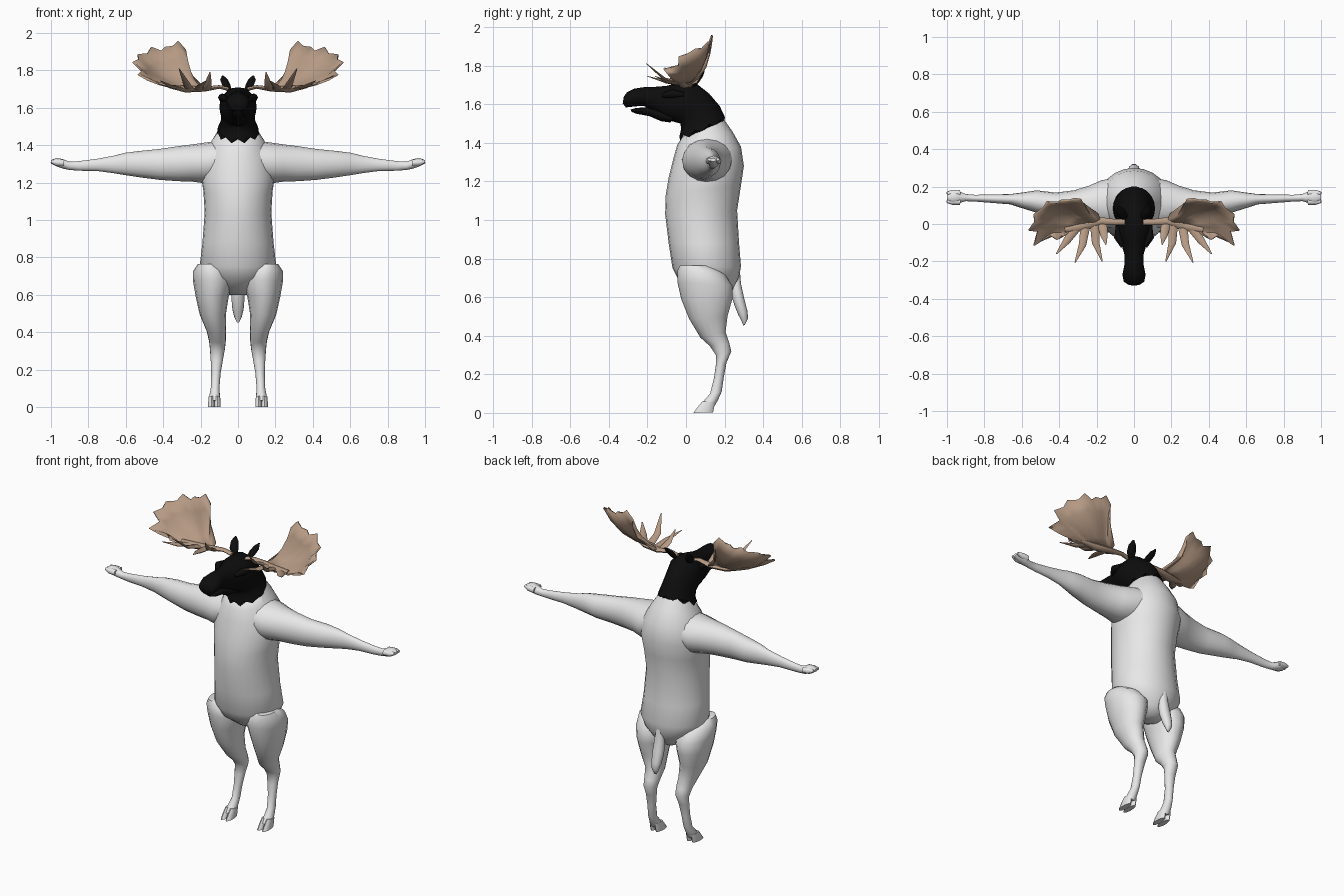
import bpy, bmesh, math
from mathutils import Vector as V


def material(name, rgb):
    m = bpy.data.materials.new(name)
    m.diffuse_color = (*rgb, 1)
    return m


GREY = material("pale_grey", (0.8, 0.8, 0.8))
BLACK = material("near_black", (0.004, 0.004, 0.004))
TAN = material("antler_tan", (0.46, 0.32, 0.23))


def finish(bm, name, mat, mirror=False, angle=50):
    bmesh.ops.recalc_face_normals(bm, faces=bm.faces)
    me = bpy.data.meshes.new(name)
    bm.to_mesh(me)
    bm.free()
    me.materials.append(mat)
    ob = bpy.data.objects.new(name, me)
    bpy.context.collection.objects.link(ob)
    bpy.ops.object.select_all(action='DESELECT')
    ob.select_set(True)
    bpy.context.view_layer.objects.active = ob
    bpy.ops.object.shade_smooth_by_angle(angle=math.radians(angle))
    if mirror:
        ob.modifiers.new("mirror", 'MIRROR').use_mirror_merge = False
    return ob


def loft(name, rings, mat, n=16, mirror=False, fringe=0):
    """Skin elliptical rings given as (centre, half axis, half axis)."""
    bm = bmesh.new()
    rows = []
    for k, (c, u, v) in enumerate(rings):
        row = []
        for i in range(n):
            a = 2 * math.pi * i / n
            p = c + u * math.cos(a) + v * math.sin(a)
            if fringe and k == len(rings) - 1:
                p.z += fringe * (-1) ** i
            row.append(bm.verts.new(p))
        rows.append(row)
    for a, b in zip(rows, rows[1:]):
        for i in range(n):
            j = (i + 1) % n
            bm.faces.new((a[i], a[j], b[j], b[i]))
    bm.faces.new(rows[0])
    bm.faces.new(rows[-1])
    return finish(bm, name, mat, mirror)


def side_rings(table):
    """Rows of back y, z, front y, z, half width, centre x."""
    out = []
    for y1, z1, y2, z2, w, x in table:
        a, b = V((x, y1, z1)), V((x, y2, z2))
        out.append(((a + b) / 2, (a - b) / 2, V((w, 0, 0))))
    return out


def spike(name, pts, radii, mat, flat=0.5, mirror=True):
    """Tapered tube through points, flattened vertically."""
    pts = [V(p) for p in pts]
    rings = []
    for i, p in enumerate(pts):
        d = (pts[min(i + 1, len(pts) - 1)] - pts[max(i - 1, 0)]).normalized()
        s = d.cross(V((0, 0, 1))).normalized()
        rings.append((p, s * radii[i], s.cross(d) * radii[i] * flat))
    return loft(name, rings, mat, 8, mirror)


# Torso from neck to rump
loft("torso", side_rings([
    (.19, 1.53, -.02, 1.43, .10, 0), (.24, 1.46, -.045, 1.39, .14, 0),
    (.285, 1.38, -.065, 1.32, .18, 0), (.30, 1.28, -.09, 1.22, .20, 0),
    (.285, 1.18, -.105, 1.13, .185, 0), (.265, 1.05, -.108, 1.03, .178, 0),
    (.275, .88, -.09, .88, .19, 0), (.285, .76, -.07, .75, .205, 0),
    (.275, .70, -.04, .69, .17, 0), (.245, .64, .04, .63, .10, 0),
    (.20, .60, .10, .60, .05, 0)]), GREY, 24)

# Arms: x, back y, front y, top z, bottom z
arm = [(.06, .25, -.02, 1.43, 1.22), (.17, .235, -.02, 1.415, 1.195),
       (.24, .205, 0, 1.405, 1.205), (.32, .18, .02, 1.395, 1.208),
       (.42, .168, .04, 1.38, 1.215), (.52, .18, .06, 1.37, 1.228),
       (.60, .168, .085, 1.36, 1.24), (.66, .16, .105, 1.345, 1.25),
       (.75, .158, .112, 1.328, 1.262), (.85, .156, .12, 1.315, 1.264),
       (.90, .16, .122, 1.312, 1.268), (.935, .175, .112, 1.325, 1.275),
       (.97, .178, .108, 1.333, 1.287), (1.0, .155, .125, 1.32, 1.303)]
loft("arm", [(V((x, (b + f) / 2, (t + l) / 2)), V((0, (b - f) / 2, 0)),
              V((0, 0, (t - l) / 2))) for x, b, f, t, l in arm], GREY, mirror=True)
# Split hand tips
for y in (.12, .165):
    spike("hand_tip", [(.93, y, 1.305), (.97, y, 1.308), (1.0, y, 1.314)],
          [.018, .018, .008], GREY, 1)

# Legs with bulging thigh and backward hock
loft("leg", side_rings([
    (.13, .765, -.03, .765, .05, .165), (.20, .72, -.045, .735, .095, .145),
    (.24, .66, -.045, .68, .105, .135), (.24, .59, -.025, .59, .088, .138),
    (.215, .50, .015, .49, .07, .135), (.205, .42, .075, .39, .052, .115),
    (.225, .36, .125, .345, .045, .11), (.235, .32, .155, .30, .04, .11),
    (.21, .26, .155, .25, .033, .113), (.195, .18, .145, .18, .025, .118),
    (.185, .11, .125, .10, .023, .122), (.165, .065, .09, .06, .028, .125),
    (.145, .03, .07, .035, .03, .126)]), GREY, mirror=True)
# Cloven hooves
for x in (.109, .143):
    loft("hoof", side_rings([
        (.15, .055, .085, .06, .014, x), (.145, .025, .06, .03, .017, x),
        (.14, .002, .038, 0, .017, x)]), GREY, 10, mirror=True)

# Tail
loft("tail", side_rings([
    (.28, .73, .23, .68, .02, 0), (.285, .67, .235, .61, .033, 0),
    (.30, .60, .25, .56, .035, 0), (.318, .53, .27, .51, .03, 0),
    (.322, .49, .288, .475, .02, 0), (.305, .457, .297, .453, .007, 0)]), GREY, 12)

# Head and neck with ragged fur edge
loft("head", side_rings([
    (-.322, 1.64, -.328, 1.605, .03, 0), (-.305, 1.662, -.312, 1.583, .055, 0),
    (-.27, 1.68, -.27, 1.588, .062, 0), (-.22, 1.688, -.22, 1.592, .052, 0),
    (-.16, 1.69, -.16, 1.56, .052, 0), (-.10, 1.695, -.10, 1.52, .07, 0),
    (-.04, 1.71, -.05, 1.505, .095, 0), (.05, 1.71, -.03, 1.50, .10, 0),
    (.12, 1.655, -.025, 1.475, .09, 0), (.175, 1.59, -.03, 1.45, .092, 0),
    (.202, 1.52, -.035, 1.42, .113, 0)]), BLACK, 20, fringe=.012)
# Lower jaw, slightly open
loft("jaw", side_rings([
    (-.288, 1.572, -.282, 1.56, .018, 0), (-.26, 1.58, -.255, 1.55, .032, 0),
    (-.20, 1.585, -.19, 1.538, .035, 0), (-.12, 1.57, -.13, 1.512, .045, 0),
    (-.05, 1.56, -.08, 1.505, .05, 0)]), BLACK, 12)
# Brow bumps, ears
spike("brow", [(.06, -.12, 1.645), (.085, -.07, 1.655), (.085, -.01, 1.65)],
      [.012, .022, .012], BLACK, 1)
spike("ear", [(.045, .03, 1.69), (.062, .05, 1.72), (.075, .075, 1.75), (.082, .095, 1.772)],
      [.016, .026, .022, .004], BLACK, .6)

# Antler palm: scalloped rim fanned from the beam, cupped in the middle
rim = [(.19, .055, 1.715), (.265, .105, 1.79), (.285, .122, 1.86), (.28, .13, 1.91),
       (.32, .135, 1.957), (.35, .125, 1.93), (.39, .125, 1.925), (.41, .115, 1.905),
       (.465, .118, 1.925), (.485, .085, 1.89), (.535, .05, 1.885), (.53, .01, 1.86),
       (.563, -.035, 1.845), (.515, -.04, 1.80), (.535, -.115, 1.78),
       (.45, -.06, 1.745), (.41, -.085, 1.73), (.36, -.045, 1.715)]
bm = bmesh.new()
rows = []
for k, p in enumerate(rim):
    t = k / (len(rim) - 1)
    hub = V((.18, .01, 1.70)).lerp(V((.31, -.03, 1.70)), t)
    cup = V((.025, .02, -.03)) * math.sin(math.pi * t)
    rows.append([bm.verts.new(hub.lerp(V(p), s) + cup * 4 * s * (1 - s))
                 for s in (0, .25, .5, .75, 1)])
for a, b in zip(rows, rows[1:]):
    for j in range(4):
        bm.faces.new((a[j], a[j + 1], b[j + 1], b[j]))
palm = finish(bm, "antler_palm", TAN, True, 60)
solid = palm.modifiers.new("thickness", 'SOLIDIFY')
solid.thickness, solid.offset = .01, 0

# Antler beam and forward tines
spike("antler_beam", [(.05, .01, 1.70), (.10, .01, 1.712), (.18, .015, 1.70), (.28, -.01, 1.70),
                      (.37, -.03, 1.715)], [.016, .016, .022, .03, .015], TAN, .6)
tines = [((.17, 0, 1.70), (.16, -.06, 1.73), (.15, -.11, 1.79)),
         ((.21, 0, 1.70), (.205, -.10, 1.715), (.17, -.20, 1.745)),
         ((.26, -.01, 1.70), (.275, -.11, 1.73), (.315, -.205, 1.81)),
         ((.31, -.02, 1.705), (.36, -.09, 1.715), (.415, -.16, 1.745))]
for path in tines:
    spike("antler_tine", path, [.026, .02, .003], TAN, .4)
